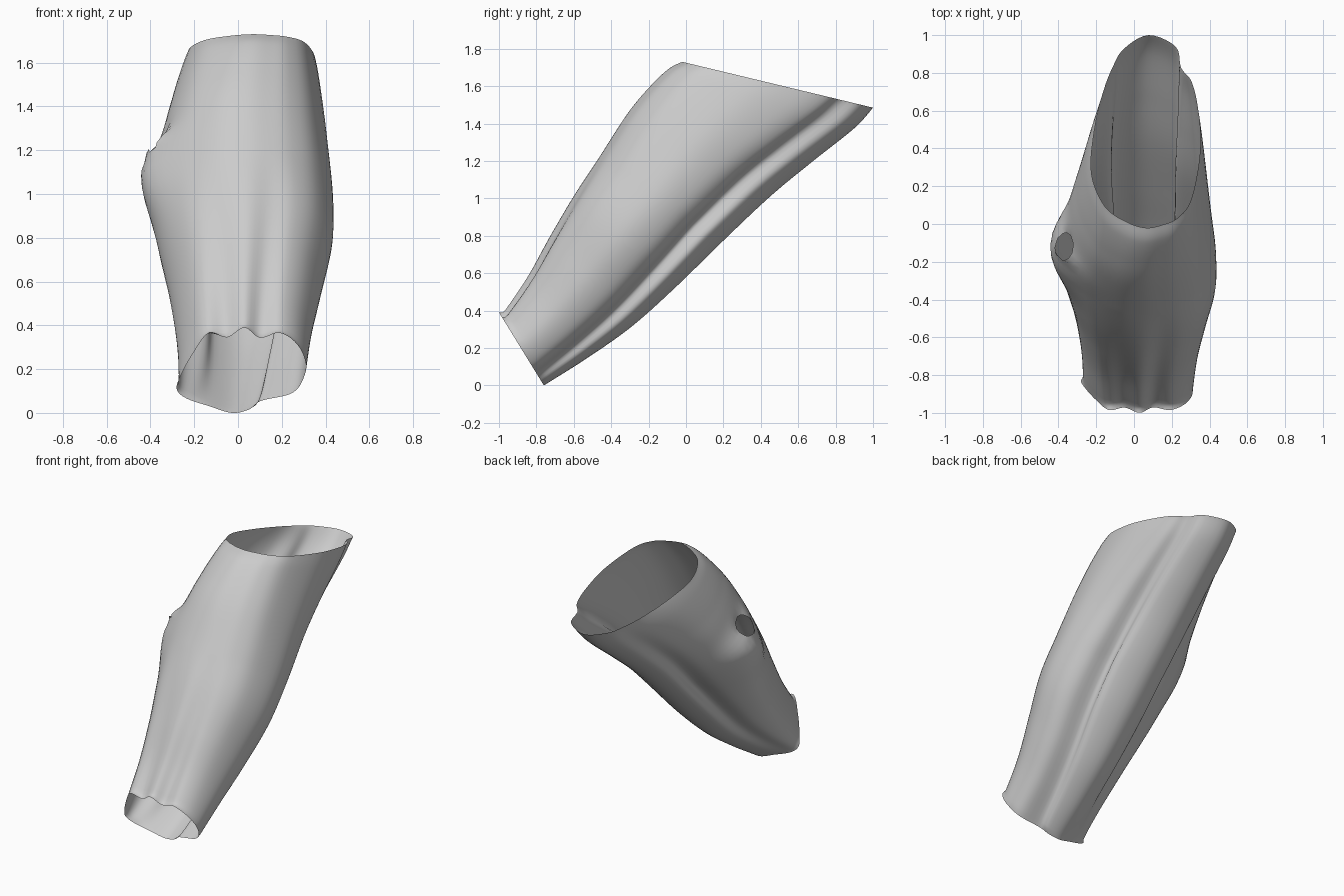
import bpy, bmesh, math
from mathutils import Vector

cube = bpy.data.objects.get("Cube")
if cube:
    bpy.data.objects.remove(cube)

# Stations along the sleeve: front y, z, back y, z, min x, max x
STATIONS = [
    (-.988, .371, -.76, 0, -.28, .31),
    (-.85, .575, -.53, .145, -.29, .335),
    (-.725, .8, -.29, .315, -.318, .38),
    (-.595, 1.02, -.05, .53, -.36, .428),
    (-.47, 1.21, .18, .755, -.37, .43),
    (-.315, 1.45, .45, 1.01, -.345, .405),
    (-.2, 1.59, .68, 1.2, -.3, .385),
    (-.096, 1.69, .9, 1.375, -.255, .365),
    (-.02, 1.73, 1, 1.485, -.225, .35),
]
# Cross-sections: sideways -1..1, front-to-back 0..1
CUFF = [(.05, 0), (.29, .12), (.6, .06), (.87, .2), (1, .43), (.93, .65),
        (.75, .78), (.3, .86), (.12, .96), (-.15, 1), (-.5, .92), (-.85, .83),
        (-1, .72), (-.93, .55), (-.73, .28), (-.5, .06), (-.22, .115)]
MIDDLE = [(0, 0), (.28, .02), (.55, .07), (.81, .19), (1, .43), (.96, .62),
          (.79, .73), (.47, .78), (.51, .9), (.05, 1), (-.35, .93), (-.36, .83),
          (-.74, .77), (-1, .6), (-.95, .37), (-.69, .15), (-.33, .03)]
MOUTH = [(0, 0), (.3, .015), (.58, .05), (.84, .15), (1, .4), (.96, .62),
         (.84, .76), (.65, .83), (.55, .94), (.05, 1), (-.4, .93), (-.6, .84),
         (-.78, .71), (-.95, .5), (-1, .28), (-.75, .11), (-.35, .03)]
RINGS, SIDES = 72, 85
HOLE, RADIUS = Vector((-.352, -.125, 1.22)), .072


def spline(points, t, closed=False):
    """Catmull-Rom point at parameter t, in point steps."""
    n = len(points)
    i = int(t) if closed else min(int(t), n - 2)
    f = t - i
    pick = (lambda k: points[k % n]) if closed else (lambda k: points[max(0, min(n - 1, k))])
    a, b, c, d = (pick(i + k) for k in (-1, 0, 1, 2))
    return [q + .5 * f * (r - p + f * (2 * p - 5 * q + 4 * r - s + f * (3 * (q - r) + s - p)))
            for p, q, r, s in zip(a, b, c, d)]


def blend(a, b, f):
    return [(p[0] + (q[0] - p[0]) * f, p[1] + (q[1] - p[1]) * f) for p, q in zip(a, b)]


def bell(x, low, high):
    return math.exp(-(x / (low if x < 0 else high)) ** 2)


# Sleeve: loft of rings from the cuff to the mouth
bm = bmesh.new()
rings = []
half = (len(STATIONS) - 1) / 2
for r in range(RINGS + 1):
    t = 2 * half * r / RINGS
    fy, fz, by, bz, left, right = spline(STATIONS, t)
    if t < half:
        section = blend(CUFF, MIDDLE, (t / half) ** .5)
    else:
        section = blend(MIDDLE, MOUTH, t / half - 1)
    lip = .05 * max(0, 1 - t / .15)
    ring = []
    for s in range(SIDES):
        u, v = spline(section, s * len(section) / SIDES, closed=True)
        x = (left + right) / 2 + u * (right - left) / 2
        # thumb bulge
        if u < 0:
            side = min(1, -u * 1.2)
            x -= side * .085 * bell(t - 4.4, .9, .4) * bell(v - .38, .2, .25)
        v -= lip * (1 - v)
        ring.append(bm.verts.new((x, fy + (by - fy) * v, fz + (bz - fz) * v)))
    rings.append(ring)
for low, high in zip(rings, rings[1:]):
    for s in range(SIDES):
        e = (s + 1) % SIDES
        bm.faces.new((low[s], low[e], high[e], high[s]))

# Thumb hole: remove faces, then round the rim on the sloping surface
doomed = [f for f in bm.faces if (f.calc_center_median() - HOLE).length < RADIUS]
bmesh.ops.delete(bm, geom=doomed, context='FACES')
near = [v for v in bm.verts if (v.co - HOLE).length < 2 * RADIUS]
rim = [v for v in near if v.is_boundary]
slope = Vector((-.65, .25, .7)).normalized()
depth = sum((v.co - HOLE).dot(slope) for v in rim) / max(1, len(rim))
for vert in rim:
    offset = vert.co - HOLE
    rise = offset.dot(slope)
    flat = (offset - slope * rise).normalized() * RADIUS
    vert.co = HOLE + flat + slope * (depth + (rise - depth) * .6)
skin = [v for v in near if not v.is_boundary]
for _ in range(4):
    bmesh.ops.smooth_vert(bm, verts=skin, factor=.5,
                          use_axis_x=True, use_axis_y=True, use_axis_z=True)
bmesh.ops.recalc_face_normals(bm, faces=bm.faces)

mesh = bpy.data.meshes.new("sleeve")
bm.to_mesh(mesh)
bm.free()
sleeve = bpy.data.objects.new("sleeve", mesh)
bpy.context.collection.objects.link(sleeve)

# Plain grey material
grey = bpy.data.materials.new("light grey")
grey.use_nodes = True
colour = (.6, .6, .6, 1)
grey.diffuse_color = colour
grey.node_tree.nodes["Principled BSDF"].inputs["Base Color"].default_value = colour
mesh.materials.append(grey)

bpy.context.view_layer.objects.active = sleeve
sleeve.select_set(True)
bpy.ops.object.shade_smooth_by_angle(angle=math.radians(60))
